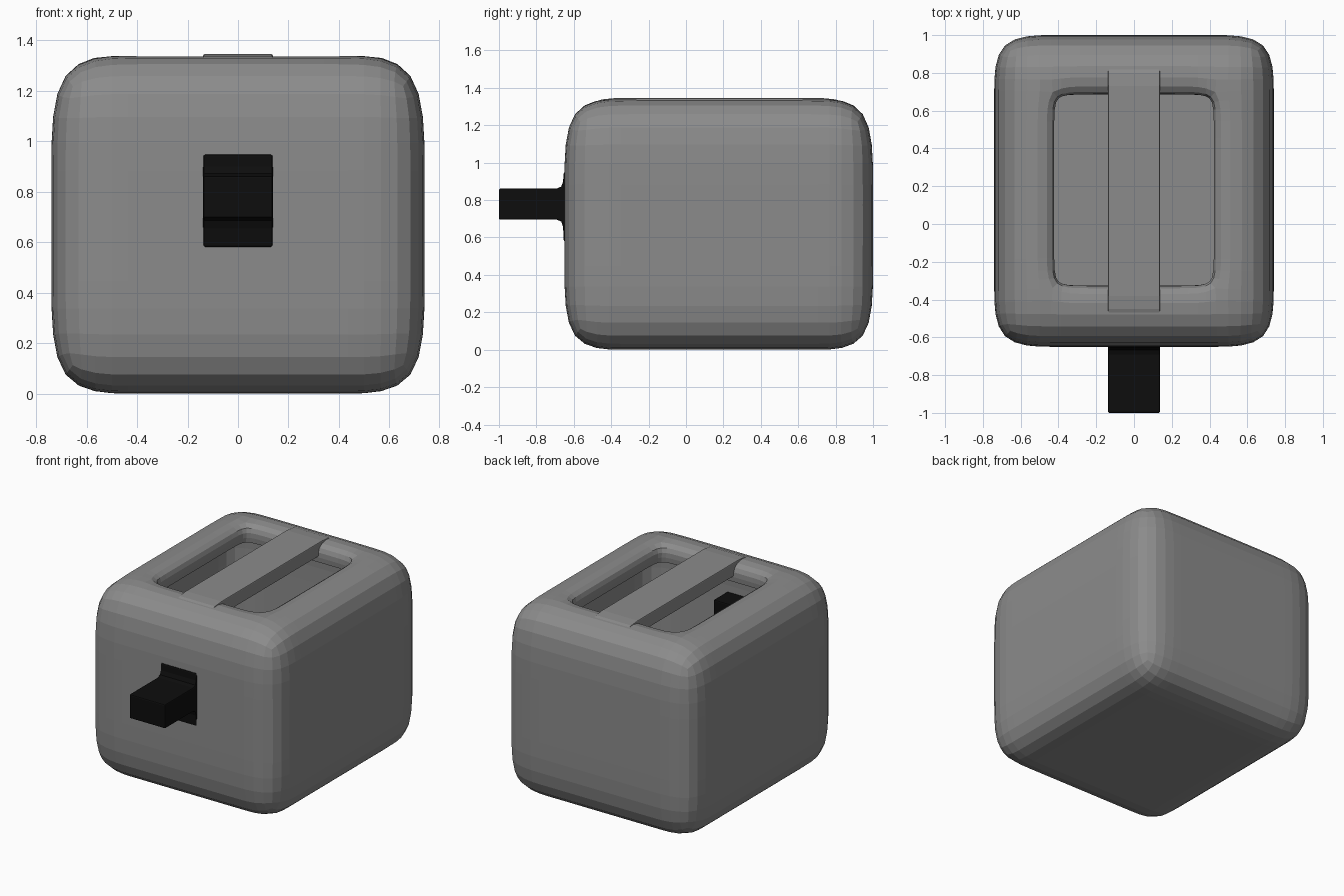
import bpy, bmesh

if "Cube" in bpy.data.objects:
    bpy.data.objects.remove(bpy.data.objects["Cube"])


def material(name, rgb):
    m = bpy.data.materials.new(name)
    m.diffuse_color = (*rgb, 1.0)
    m.use_nodes = True
    m.node_tree.nodes["Principled BSDF"].inputs["Base Color"].default_value = m.diffuse_color
    return m


GRAY = material("body_gray", (0.26, 0.26, 0.26))
BLACK = material("lever_black", (0.004, 0.004, 0.004))


def finish(name, bm, mat):
    bmesh.ops.recalc_face_normals(bm, faces=bm.faces)
    me = bpy.data.meshes.new(name)
    bm.to_mesh(me)
    bm.free()
    me.materials.append(mat)
    ob = bpy.data.objects.new(name, me)
    bpy.context.collection.objects.link(ob)
    return ob


def extruded_profile(name, points, half_width, bevel, mat):
    """Extrude a (y, z) outline symmetrically along x, with softened edges."""
    bm = bmesh.new()
    left = [bm.verts.new((-half_width, y, z)) for y, z in points]
    right = [bm.verts.new((half_width, y, z)) for y, z in points]
    bm.faces.new(left)
    bm.faces.new(right)
    n = len(points)
    for i in range(n):
        j = (i + 1) % n
        bm.faces.new((left[i], left[j], right[j], right[i]))
    ob = finish(name, bm, mat)
    mod = ob.modifiers.new("soft_edges", 'BEVEL')
    mod.width = bevel
    mod.segments = 2
    mod.limit_method = 'ANGLE'
    mod.angle_limit = 0.9
    return ob


# Body shell: control cage on a grid, open at the top, smoothed by subdivision
xs = [-0.74, -0.40, -0.29, 0.29, 0.40, 0.74]
ys = [-0.65, -0.31, -0.20, 0.56, 0.67, 1.00]
zs = [0.0, 0.45, 0.88, 1.33]
bm = bmesh.new()
cache = {}


def vert(i, j, k):
    if (i, j, k) not in cache:
        rim = k == 3 and 0 < i < 5 and 0 < j < 5
        cache[i, j, k] = bm.verts.new((xs[i], ys[j], 1.355 if rim else zs[k]))
    return cache[i, j, k]


for a in range(5):
    for b in range(5):
        # Floor, and the top ring around the opening
        for k in (0, 3):
            if k == 0 or a in (0, 4) or b in (0, 4):
                bm.faces.new([vert(a, b, k), vert(a + 1, b, k),
                              vert(a + 1, b + 1, k), vert(a, b + 1, k)])
    for k in range(3):
        # Side walls
        for s in (0, 5):
            bm.faces.new([vert(a, s, k), vert(a + 1, s, k),
                          vert(a + 1, s, k + 1), vert(a, s, k + 1)])
            bm.faces.new([vert(s, a, k), vert(s, a + 1, k),
                          vert(s, a + 1, k + 1), vert(s, a, k + 1)])

# Lip folding down into the opening
open_edges = [e for e in bm.edges if e.is_boundary]
lip = bmesh.ops.extrude_edge_only(bm, edges=open_edges)["geom"]
for v in lip:
    if isinstance(v, bmesh.types.BMVert):
        v.co.x += 0.03 if v.co.x > 0.35 else -0.03 if v.co.x < -0.35 else 0
        v.co.y += 0.02 if v.co.y > 0.6 else -0.02 if v.co.y < -0.25 else 0
        v.co.z = 1.21
body = finish("body_shell", bm, GRAY)
sub = body.modifiers.new("smooth_form", 'SUBSURF')
sub.levels = sub.render_levels = 2

# Bar dividing the two bread slots
extruded_profile("slot_divider", [
    (-0.56, 1.25), (-0.56, 1.28), (-0.53, 1.308), (-0.45, 1.338), (-0.38, 1.345),
    (0.73, 1.345), (0.80, 1.338), (0.89, 1.308), (0.92, 1.28), (0.92, 1.25),
], 0.138, 0.006, GRAY)

# Push-down lever flaring into a plate set through the front wall
extruded_profile("lever", [
    (-1.0, 0.695), (-0.69, 0.695), (-0.667, 0.685), (-0.657, 0.655), (-0.654, 0.58),
    (-0.50, 0.58), (-0.50, 0.948), (-0.654, 0.948), (-0.657, 0.90),
    (-0.667, 0.872), (-0.69, 0.862), (-1.0, 0.862),
], 0.138, 0.008, BLACK)
